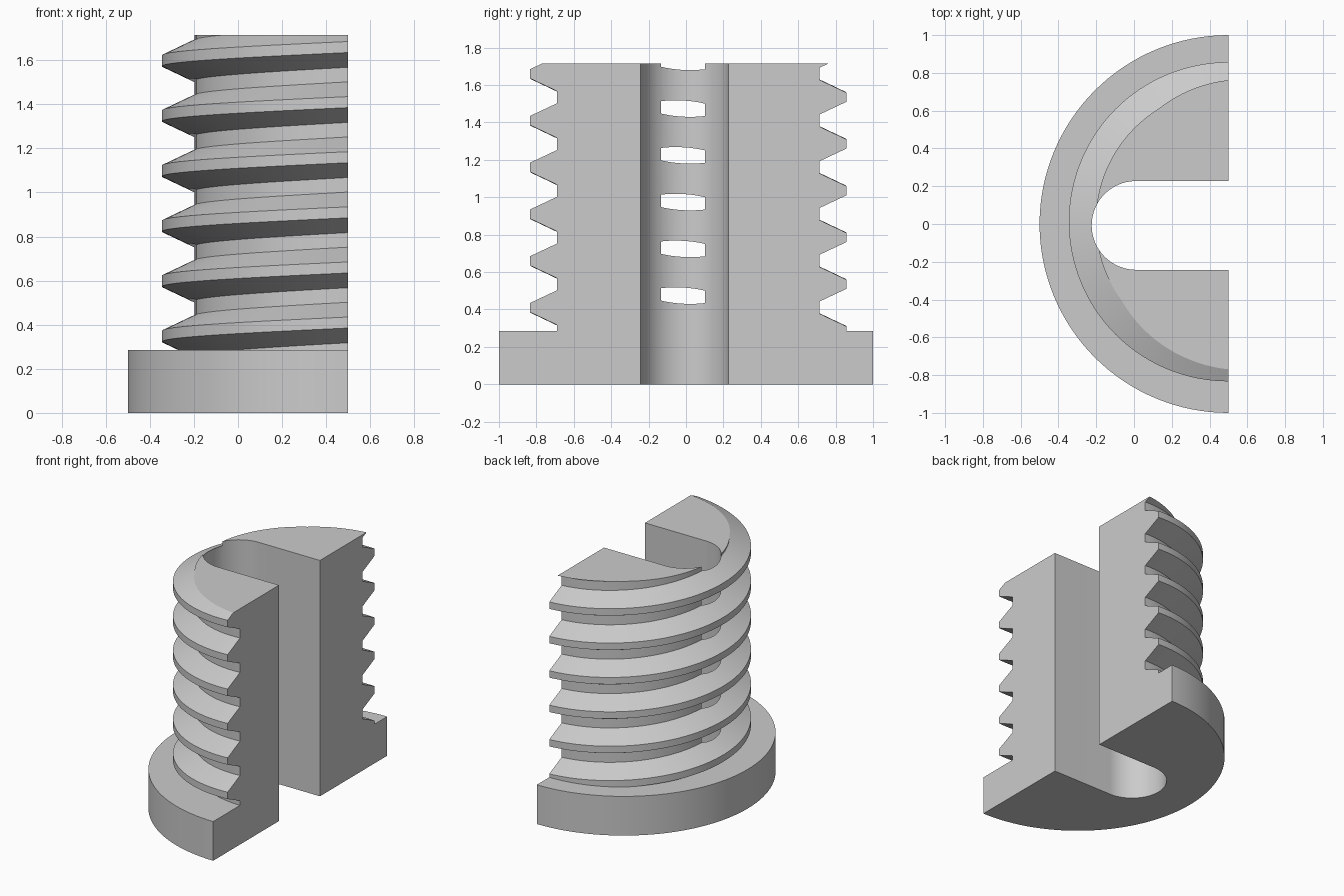
import bpy, bmesh, math

cube = bpy.data.objects.get("Cube")
if cube:
    bpy.data.objects.remove(cube, do_unlink=True)

TOP, FLANGE_H = 1.715, 0.285
AXIS_X, THREAD_Y = 0.5, 0.012
ROOT, CREST, PITCH = 0.703, 0.845, 0.25
STEPS = 64

grey = bpy.data.materials.new("light grey")
grey.use_nodes = True
grey.diffuse_color = (0.6, 0.6, 0.6, 1)
grey.node_tree.nodes["Principled BSDF"].inputs["Base Color"].default_value = (0.6, 0.6, 0.6, 1)


def make_object(name, bm):
    bmesh.ops.recalc_face_normals(bm, faces=bm.faces)
    mesh = bpy.data.meshes.new(name)
    bm.to_mesh(mesh)
    bm.free()
    mesh.materials.append(grey)
    obj = bpy.data.objects.new(name, mesh)
    bpy.context.collection.objects.link(obj)
    return obj


def prism(name, outline, low, high):
    bm = bmesh.new()
    face = bm.faces.new([bm.verts.new((x, y, low)) for x, y in outline])
    new = bmesh.ops.extrude_face_region(bm, geom=[face])["geom"]
    bmesh.ops.translate(bm, vec=(0, 0, high - low),
                        verts=[v for v in new if isinstance(v, bmesh.types.BMVert)])
    return make_object(name, bm)


def arc(cx, cy, r, start, end, steps):
    angles = [math.radians(start + (end - start) * i / steps) for i in range(steps + 1)]
    return [(cx + r * math.cos(a), cy + r * math.sin(a)) for a in angles]


def boolean(target, tool, operation):
    mod = target.modifiers.new(operation.lower(), "BOOLEAN")
    mod.object, mod.operation, mod.solver = tool, operation, "EXACT"
    bpy.context.view_layer.objects.active = target
    bpy.ops.object.modifier_apply(modifier=mod.name)
    bpy.data.objects.remove(tool, do_unlink=True)


# Tooth profile: half crest, flank, root, flank, repeated up the shaft
profile = []
for k in range(8):
    z = 0.16 + k * PITCH
    profile += [(CREST, z - 0.025), (CREST, z + 0.025),
                (ROOT, z + 0.092), (ROOT, z + 0.158)]

# Threaded shaft: profile swept through half a turn, with overlong flat ends
bm = bmesh.new()
back = AXIS_X + 0.2
sections = []
for i in range(-1, STEPS + 2):
    t = min(max(i / STEPS, 0), 1)
    a = math.pi * (0.5 + t)
    rise = PITCH * (t - 1) / 2
    shift = 0.2 if i in (-1, STEPS + 1) else 0
    sections.append([bm.verts.new((AXIS_X + shift + r * math.cos(a),
                                   THREAD_Y + r * math.sin(a), z + rise)) for r, z in profile])
low = bm.verts.new((back, THREAD_Y, 0.05))
high = bm.verts.new((back, THREAD_Y, 2.1))
for s, n in zip(sections, sections[1:]):
    for j in range(len(s) - 1):
        bm.faces.new((s[j], n[j], n[j + 1], s[j + 1]))
    bm.faces.new((low, n[0], s[0]))
    bm.faces.new((high, s[-1], n[-1]))
bm.faces.new([low] + sections[0] + [high])
bm.faces.new([low] + sections[-1] + [high])
part = make_object("threaded_half_sleeve", bm)

# Flange at the foot
flange = prism("flange", arc(AXIS_X, 0, 1, 0, 360, 128)[:-1], -0.1, FLANGE_H)
boolean(part, flange, "UNION")

# Trim to the flat back, top and bottom
trim = prism("trim_block", [(-1, -2), (AXIS_X, -2), (AXIS_X, 2), (-1, 2)], 0, TOP)
boolean(part, trim, "INTERSECT")

# Round-ended slot through the full height
slot = prism("slot_cutter", arc(0.011, -0.0075, 0.235, 90, 270, 40)
             + [(1, -0.2425), (1, 0.2275)], -0.5, 2.5)
boolean(part, slot, "DIFFERENCE")

bpy.ops.object.select_all(action="DESELECT")
part.select_set(True)
bpy.context.view_layer.objects.active = part
bpy.ops.object.shade_smooth_by_angle(angle=math.radians(25))
